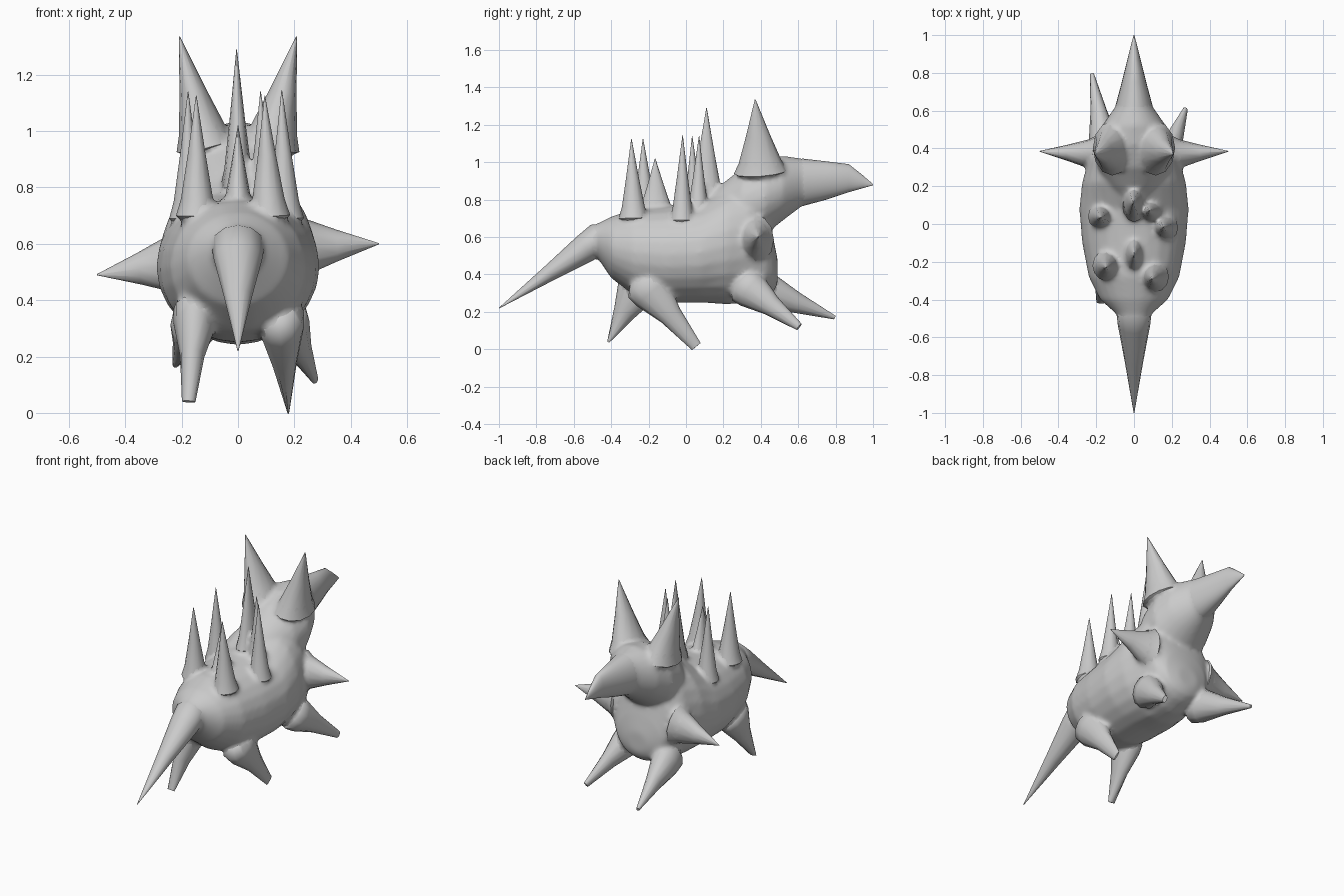
import bpy, bmesh, math
from mathutils import Vector

cube = bpy.data.objects.get("Cube")
if cube:
    bpy.data.objects.remove(cube, do_unlink=True)

grey = bpy.data.materials.new("plain_grey")
grey.use_nodes = True
tone = (0.6, 0.6, 0.6, 1)
grey.diffuse_color = tone
grey.node_tree.nodes["Principled BSDF"].inputs["Base Color"].default_value = tone

hull_parts = []  # pieces fused into one skin at the end


def loft(name, rings, sides=16):
    """Skin a row of elliptical rings, each (centre, half axis, half axis)."""
    bm = bmesh.new()
    angles = [2 * math.pi * i / sides for i in range(sides)]
    loops = [[bm.verts.new(c + u * math.cos(a) + v * math.sin(a)) for a in angles]
             for c, u, v in rings]
    for a, b in zip(loops, loops[1:]):
        for i in range(sides):
            j = (i + 1) % sides
            bm.faces.new((a[i], a[j], b[j], b[i]))
    bm.faces.new(loops[0])
    bm.faces.new(loops[-1])
    bmesh.ops.recalc_face_normals(bm, faces=bm.faces)
    mesh = bpy.data.meshes.new(name)
    bm.to_mesh(mesh)
    bm.free()
    mesh.materials.append(grey)
    ob = bpy.data.objects.new(name, mesh)
    bpy.context.collection.objects.link(ob)
    bpy.ops.object.select_all(action='DESELECT')
    ob.select_set(True)
    bpy.context.view_layer.objects.active = ob
    bpy.ops.object.shade_smooth_by_angle(angle=math.radians(50))
    return ob


def trunk(name, stations):
    """Loft along y from (y, bottom, top, half width)."""
    rings = [(Vector((0, y, (lo + hi) / 2)), Vector((w, 0, 0)), Vector((0, 0, (hi - lo) / 2)))
             for y, lo, hi, w in stations]
    return loft(name, rings, 24)


def spike(name, base, tip, wide, deep, end_wide=0.02, end_deep=0.02, flare=1.2):
    """Taper from a flared root; its lower half also joins the fused skin."""
    base, tip = Vector(base), Vector(tip)
    d = (tip - base).normalized()
    side = Vector((1, 0, 0)) if abs(d.x) < 0.7 else Vector((0, 1, 0))
    u = (side - d * side.dot(d)).normalized()
    v = d.cross(u)
    rings = [(base.lerp(tip, t), u * wide * r, v * deep * r)
             for t, r in ((-0.1, 0.6), (0, flare), (0.14, 0.95), (0.5, 0.54))]
    hull_parts.append(loft(name + "_root", rings, 12))
    rings.append((tip, u * wide * end_wide, v * deep * end_deep))
    loft(name, rings, 12)


# Torso with tall shoulders and a receding chest
hull_parts.append(trunk("body", [
    (-0.53, 0.56, 0.61, 0.03), (-0.48, 0.50, 0.67, 0.09), (-0.40, 0.38, 0.71, 0.18),
    (-0.28, 0.29, 0.75, 0.24), (-0.10, 0.25, 0.765, 0.275), (0.08, 0.25, 0.785, 0.29),
    (0.22, 0.24, 0.87, 0.275), (0.34, 0.25, 0.90, 0.24), (0.43, 0.28, 0.76, 0.205),
    (0.47, 0.31, 0.58, 0.15), (0.49, 0.35, 0.48, 0.07)]))

# Head narrowing to an upright, slanting muzzle
muzzle = [(0.62, 0.765, 1.02, 0.10), (0.75, 0.80, 1.005, 0.065), (0.87, 0.84, 0.99, 0.035),
          (0.94, 0.86, 0.935, 0.018), (1.0, 0.877, 0.883, 0.002)]
skull = [(0.10, 0.72, 0.80, 0.05), (0.20, 0.62, 0.89, 0.14), (0.30, 0.58, 0.97, 0.195),
         (0.42, 0.61, 1.02, 0.205), (0.52, 0.69, 1.035, 0.17)]
hull_parts.append(trunk("head", skull + muzzle[:3]))
trunk("muzzle", muzzle)

# Tail
spike("tail", (0, -0.46, 0.595), (0, -1.0, 0.22), 0.09, 0.082, flare=1.05)

# Ears and side thorns
for s, label in ((1, "left"), (-1, "right")):
    spike(label + "_ear", (s * 0.115, 0.40, 0.95), (s * 0.208, 0.37, 1.335), 0.088, 0.12)
    height = 0.60 if s > 0 else 0.49
    spike(label + "_side_thorn", (s * 0.20, 0.37, (0.575 + height) / 2),
          (s * 0.5, 0.385, height), 0.08, 0.105, flare=1.25)

# Legs in mid stride: root, foot, width, depth, foot width and depth fractions
legs = {
    "left_tail_end_leg": ((0.15, -0.22, 0.35), (0.178, 0.055, 0.015), 0.085, 0.115, 0.06, 0.26),
    "right_tail_end_leg": ((-0.15, -0.24, 0.36), (-0.175, -0.415, 0.04), 0.08, 0.115, 0.3, 0.06),
    "left_head_end_leg": ((0.16, 0.31, 0.345), (0.272, 0.605, 0.12), 0.085, 0.105, 0.15, 0.2),
    "right_head_end_leg": ((-0.15, 0.38, 0.33), (-0.222, 0.795, 0.17), 0.085, 0.105, 0.12, 0.1),
}
for name, shape in legs.items():
    spike(name, *shape, flare=1.0)

# Back spikes: root, tip, width, depth
spines = [
    ((0.0, 0.11, 0.80), (-0.005, 0.11, 1.29), 0.05, 0.08),
    ((0.0, -0.16, 0.74), (0.0, -0.165, 1.02), 0.045, 0.08),
    ((0.11, -0.28, 0.70), (0.095, -0.292, 1.125), 0.06, 0.065),
    ((-0.145, -0.22, 0.70), (-0.148, -0.23, 1.125), 0.06, 0.065),
    ((0.165, -0.02, 0.69), (0.155, -0.018, 1.145), 0.055, 0.055),
    ((-0.175, 0.04, 0.69), (-0.177, 0.033, 1.14), 0.055, 0.055),
    ((0.09, 0.065, 0.74), (0.08, 0.07, 1.14), 0.05, 0.05),
]
for i, (root, tip, wide, deep) in enumerate(spines):
    spike("back_spike_%d" % (i + 1), root, tip, wide, deep, flare=1.25)

# Fuse torso, head and roots into one skin with soft joins
bpy.ops.object.select_all(action='DESELECT')
for part in hull_parts:
    part.select_set(True)
skin = hull_parts[0]
bpy.context.view_layer.objects.active = skin
bpy.ops.object.join()
fuse = skin.modifiers.new("fuse", 'REMESH')
fuse.mode = 'VOXEL'
fuse.voxel_size = 0.012
fuse.use_smooth_shade = True
soften = skin.modifiers.new("soften", 'SMOOTH')
soften.factor = 0.5
soften.iterations = 12
